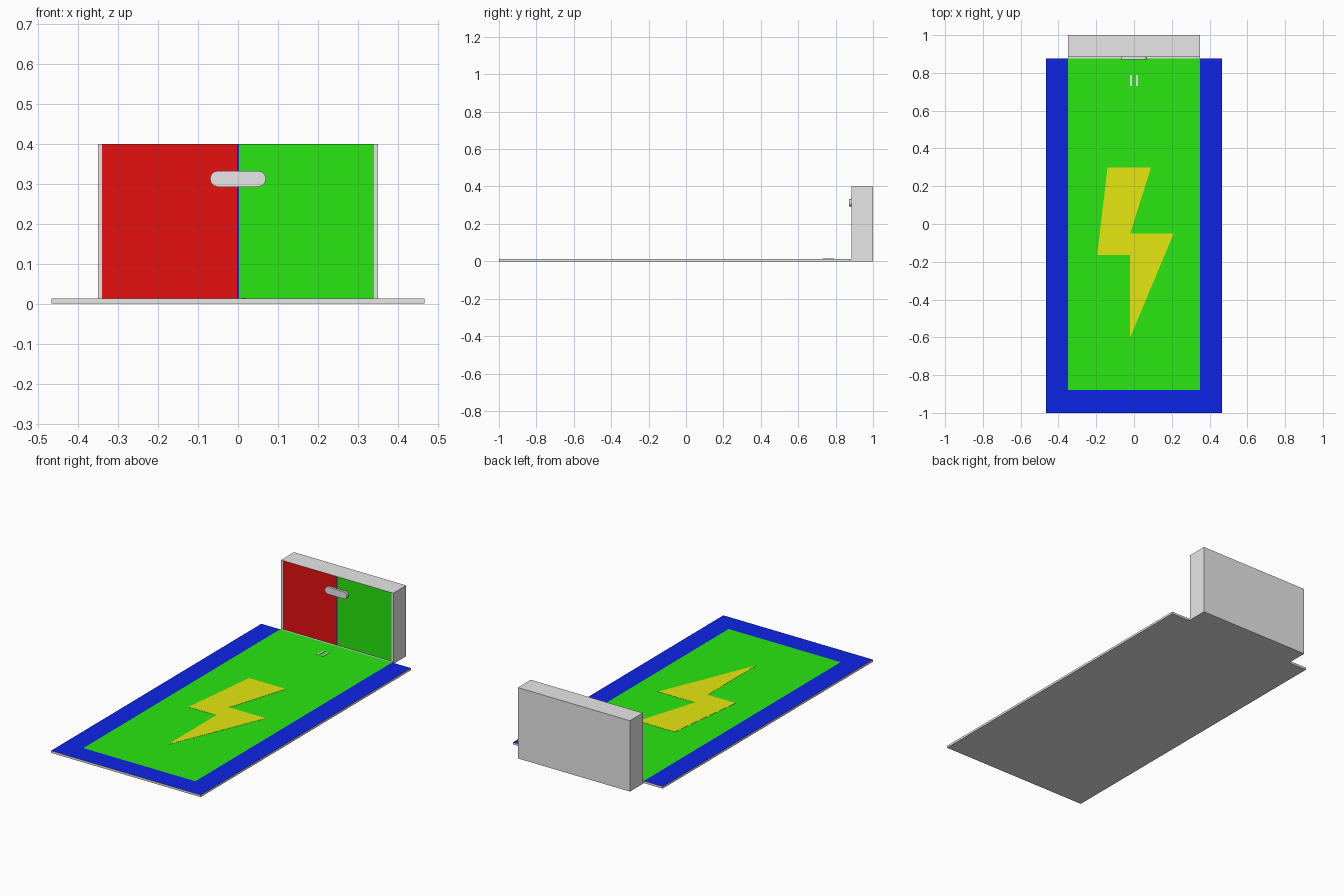
import bpy, bmesh, math
from mathutils import Vector

if "Cube" in bpy.data.objects:
    bpy.data.objects.remove(bpy.data.objects["Cube"])


def material(name, rgb):
    m = bpy.data.materials.new(name)
    m.diffuse_color = (*rgb, 1)
    m.use_nodes = True
    m.node_tree.nodes["Principled BSDF"].inputs["Base Color"].default_value = m.diffuse_color
    return m


GREY = material("light grey", (0.8, 0.8, 0.8))
BLUE = material("blue", (0.004, 0.018, 0.8))
GREEN = material("green", (0.022, 0.8, 0.005))
RED = material("red", (0.8, 0.005, 0.005))
YELLOW = material("yellow", (0.8, 0.8, 0.005))


def prism(name, outline, base, depth, mats, cuts=(), rule=None):
    """Extrude a 3D outline by a vector, cut it along planes, colour by rule."""
    bm = bmesh.new()
    face = bm.faces.new([bm.verts.new(Vector(p) + Vector(base)) for p in outline])
    new = bmesh.ops.extrude_face_region(bm, geom=[face], use_keep_orig=True)["geom"]
    verts = [g for g in new if isinstance(g, bmesh.types.BMVert)]
    bmesh.ops.translate(bm, verts=verts, vec=depth)
    bmesh.ops.recalc_face_normals(bm, faces=bm.faces)
    for point, normal in cuts:
        bmesh.ops.bisect_plane(bm, geom=bm.verts[:] + bm.edges[:] + bm.faces[:],
                               plane_co=point, plane_no=normal)
    bm.normal_update()
    if rule:
        for f in bm.faces:
            f.material_index = rule(f.normal, f.calc_center_median())
    mesh = bpy.data.meshes.new(name)
    bm.to_mesh(mesh)
    bm.free()
    for m in mats:
        mesh.materials.append(m)
    obj = bpy.data.objects.new(name, mesh)
    bpy.context.collection.objects.link(obj)
    return obj


X, Y, Z = (1, 0, 0), (0, 1, 0), (0, 0, 1)
W, BW, T = 0.467, 0.35, 0.0125     # plate half width, block half width, plate thickness
BACK, FRONT = 0.875, 0.885         # plate rear edge, block front


# Floor plate with a narrow neck joining the upright block
def plate_colour(n, c):
    if n.z < 0.5 or c.y > BACK:
        return 0
    return 2 if abs(c.x) < BW and c.y > -0.88 else 1


prism("floor_plate",
      [(-W, -1, 0), (W, -1, 0), (W, BACK, 0), (BW, BACK, 0),
       (BW, FRONT, 0), (-BW, FRONT, 0), (-BW, BACK, 0), (-W, BACK, 0)],
      (0, 0, 0), (0, 0, T), [GREY, BLUE, GREEN],
      [((-BW, 0, 0), X), ((BW, 0, 0), X), ((0, -0.88, 0), Y), ((0, BACK, 0), Y)],
      plate_colour)


# Upright block with a two-colour front and a thin dividing line
def block_colour(n, c):
    if n.y > -0.5 or abs(c.x) > 0.34 or c.z < T:
        return 0
    if abs(c.x) < 0.003:
        return 2
    return 1 if c.x < 0 else 3


prism("upright_block",
      [(-BW, FRONT, 0), (BW, FRONT, 0), (BW, 1, 0), (-BW, 1, 0)],
      (0, 0, 0), (0, 0, 0.4), [GREY, RED, BLUE, GREEN],
      [((x, 0, 0), X) for x in (-0.34, -0.003, 0.003, 0.34)] + [((0, 0, T), Z)],
      block_colour)

# Rounded handle bar on the block front
R = 0.02
pill = []
for side in (1, -1):
    for i in range(7):
        a = math.radians(-90 + 30 * i) + (0 if side > 0 else math.pi)
        pill.append((side * 0.05 + R * math.cos(a), 0, R * math.sin(a)))
prism("handle_bar", pill, (0, 0.872, 0.3125), (0, FRONT - 0.872, 0), [GREY])

# Lightning bolt inlay
bolt = [(-0.14, 0.30), (0.09, 0.30), (-0.02, -0.05), (0.21, -0.05),
        (-0.02, -0.60), (-0.02, -0.165), (-0.195, -0.165)]
prism("bolt_inlay", [(x, y, 0) for x, y in bolt], (0, 0, T), (0, 0, 0.001), [YELLOW])

# Two small raised marks in front of the block
for name, x in (("left_mark", -0.015), ("right_mark", 0.015)):
    prism(name, [(x - 0.005, 0.73, 0), (x + 0.005, 0.73, 0),
                 (x + 0.005, 0.79, 0), (x - 0.005, 0.79, 0)],
          (0, 0, T), (0, 0, 0.002), [GREY])
